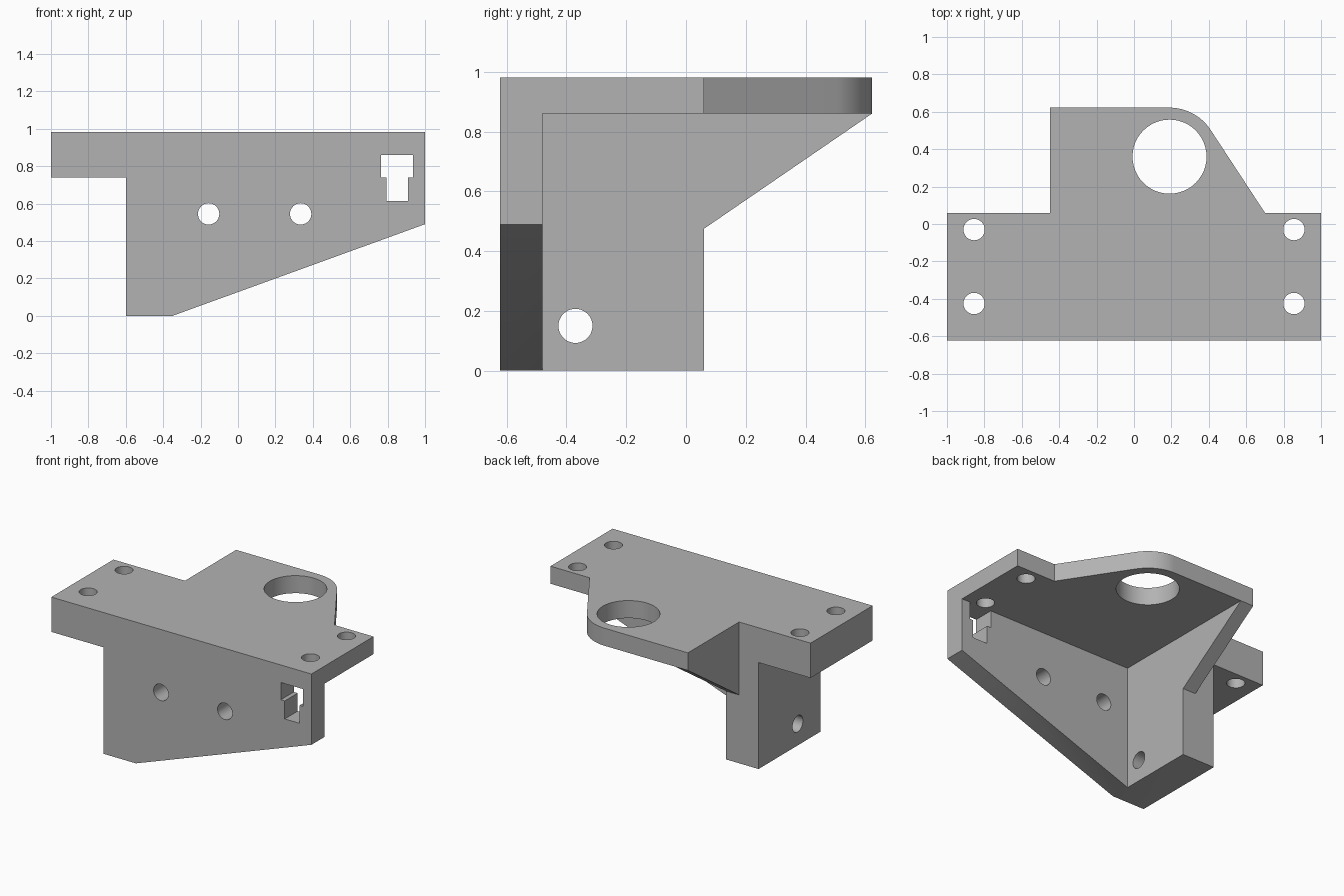
import bpy
import bmesh
import math
from mathutils import Vector

if "Cube" in bpy.data.objects:
    bpy.data.objects.remove(bpy.data.objects["Cube"], do_unlink=True)

# Main faces of the bracket
FRONT, INNER, REAR, TIP = -0.622, -0.48, 0.06, 0.622
TOP, UNDER = 0.982, 0.86
WALL_OUT, WALL_IN, TONGUE = -0.6, -0.35, -0.45
HOLE = 0.057

grey = bpy.data.materials.new("plain_grey")
grey.use_nodes = True
grey.diffuse_color = (0.45, 0.45, 0.45, 1)
grey.node_tree.nodes["Principled BSDF"].inputs["Base Color"].default_value = grey.diffuse_color


def prism(name, outline, axis, start, end):
    """Extrude a 2D outline along an axis from start to end."""
    place = {"X": lambda a, b, t: (t, a, b),
             "Y": lambda a, b, t: (a, t, b),
             "Z": lambda a, b, t: (a, b, t)}[axis]
    bm = bmesh.new()
    face = bm.faces.new([bm.verts.new(place(a, b, start)) for a, b in outline])
    moved = bmesh.ops.extrude_face_region(bm, geom=[face])["geom"]
    bmesh.ops.translate(bm, vec=Vector(place(0, 0, end - start)),
                        verts=[g for g in moved if isinstance(g, bmesh.types.BMVert)])
    bmesh.ops.recalc_face_normals(bm, faces=bm.faces)
    mesh = bpy.data.meshes.new(name)
    bm.to_mesh(mesh)
    bm.free()
    mesh.materials.append(grey)
    obj = bpy.data.objects.new(name, mesh)
    bpy.context.collection.objects.link(obj)
    return obj


def arc(cx, cy, r, first, last, steps):
    angles = [math.radians(first + (last - first) * i / steps) for i in range(steps + 1)]
    return [(cx + r * math.cos(a), cy + r * math.sin(a)) for a in angles]


def drill(axis, a, b, r, start, end):
    return prism("drill", arc(a, b, r, 0, 360, 48)[:-1], axis, start, end)


def rect(a0, b0, a1, b1):
    return [(a0, b0), (a1, b0), (a1, b1), (a0, b1)]


def combine(body, tool, operation):
    """Apply a boolean and discard the tool."""
    tool.hide_render = True
    mod = body.modifiers.new("combine", "BOOLEAN")
    mod.object, mod.operation, mod.solver = tool, operation, "EXACT"
    bpy.context.view_layer.objects.active = body
    bpy.ops.object.modifier_apply(modifier=mod.name)
    bpy.data.objects.remove(tool, do_unlink=True)


# Top plate with the rounded rear tongue
rounded = arc(0.19, 0.36, TIP - 0.36, 33, 90, 16)
plate = [(-1, FRONT), (1, FRONT), (1, REAR), (0.70, REAR)] + rounded
plate += [(TONGUE, TIP), (TONGUE, REAR), (-1, REAR)]
bracket = prism("mounting_bracket", plate, "Z", UNDER, TOP)

# Tapered front wall, side wall, thick end block and rear gusset
front = [(WALL_OUT, 0), (WALL_IN, 0), (1, 0.49), (1, TOP), (WALL_OUT, TOP)]
gusset = [(INNER, 0.475), (REAR, 0.475), (TIP, UNDER), (TIP, TOP), (INNER, TOP)]
for part in (
    prism("front_wall", front, "Y", FRONT, INNER),
    prism("side_wall", rect(FRONT, 0, REAR, TOP), "X", WALL_OUT, WALL_IN),
    prism("end_block", rect(-1, FRONT, WALL_OUT + 0.1, REAR), "Z", 0.74, TOP),
    prism("gusset", gusset, "X", TONGUE, WALL_IN),
):
    combine(bracket, part, "UNION")

# Bolt holes, large bore and the stepped slot
cutters = [drill("Z", 0.19, 0.36, 0.198, 0.5, 1.2),
           drill("X", -0.37, 0.15, HOLE, -0.8, -0.2)]
for y in (-0.03, -0.425):
    cutters.append(drill("Z", -0.855, y, HOLE, 0.6, 1.2))
    cutters.append(drill("Z", 0.855, y, HOLE, UNDER, 1.2))
for x in (-0.157, 0.335):
    cutters.append(drill("Y", x, 0.545, HOLE, -0.8, -0.4))
slot = [(0.795, 0.615), (0.91, 0.615), (0.91, 0.74), (0.935, 0.74),
        (0.935, UNDER), (0.765, UNDER), (0.765, 0.74), (0.795, 0.74)]
cutters.append(prism("slot", slot, "Y", -0.8, -0.4))
for cutter in cutters:
    combine(bracket, cutter, "DIFFERENCE")

# Merge flat regions and keep machined edges crisp
bm = bmesh.new()
bm.from_mesh(bracket.data)
bmesh.ops.remove_doubles(bm, verts=bm.verts, dist=0.0001)
bmesh.ops.dissolve_limit(bm, angle_limit=math.radians(0.5), verts=bm.verts, edges=bm.edges)
bm.to_mesh(bracket.data)
bm.free()
bpy.ops.object.select_all(action="DESELECT")
bracket.select_set(True)
bpy.context.view_layer.objects.active = bracket
bpy.ops.object.shade_smooth_by_angle(angle=math.radians(30))
